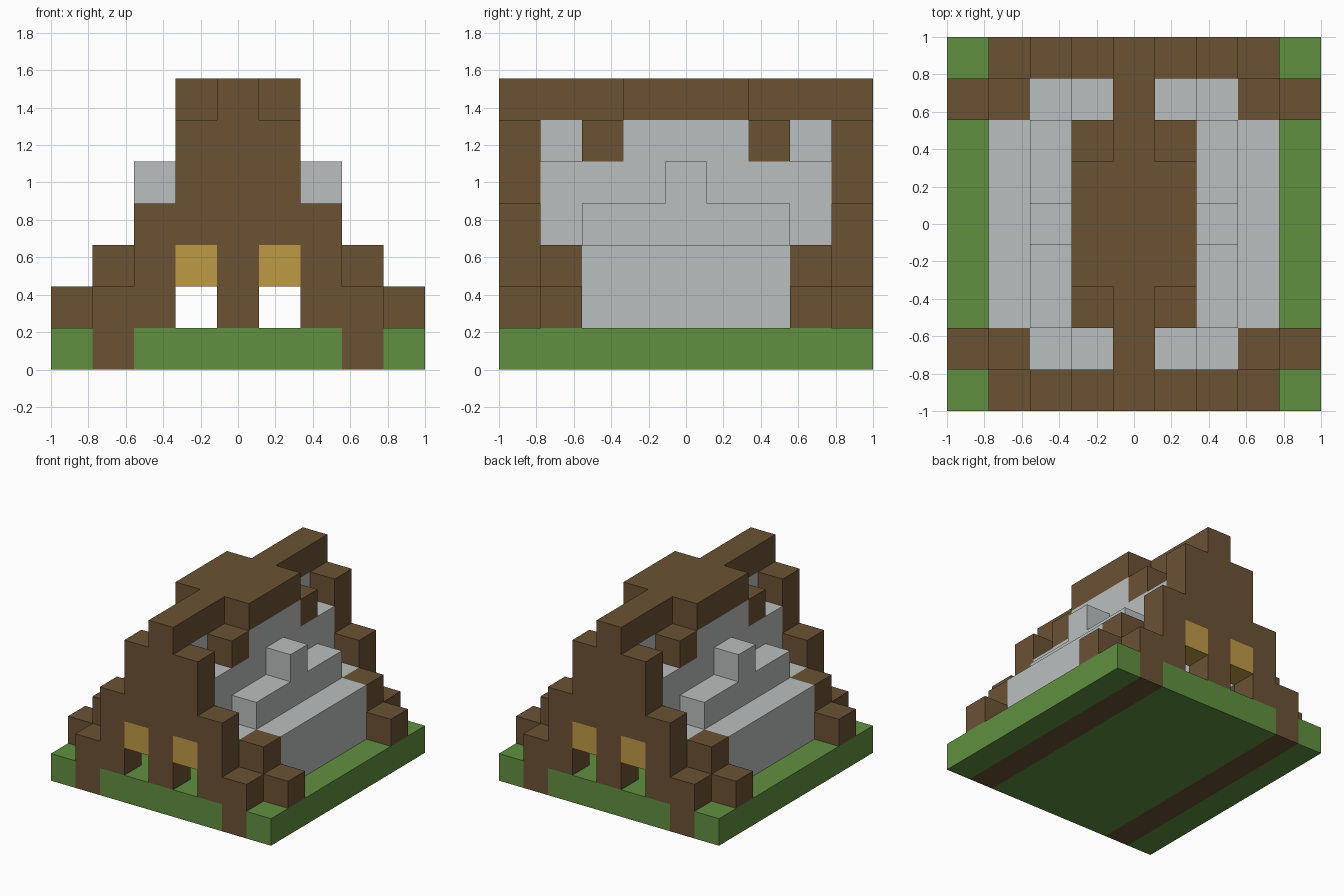
import bpy
import bmesh
from mathutils import Vector

N = 9              # blocks along each side of the plot
CELL = 2 / N       # block size
MID, LAST = N // 2, N - 1

if "Cube" in bpy.data.objects:
    bpy.data.objects.remove(bpy.data.objects["Cube"], do_unlink=True)


def make_material(name, rgb):
    """Flat material from 0-255 display colour."""
    linear = [((c / 255 + 0.055) / 1.055) ** 2.4 for c in rgb]
    mat = bpy.data.materials.new(name)
    mat.use_nodes = True
    mat.diffuse_color = (*linear, 1)
    bsdf = mat.node_tree.nodes["Principled BSDF"]
    bsdf.inputs["Base Color"].default_value = (*linear, 1)
    bsdf.inputs["Roughness"].default_value = 1
    return mat


wood = make_material("brown wood", (107, 82, 52))
grass = make_material("green grass", (97, 144, 64))
stone = make_material("pale grey stone", (187, 191, 191))
glow = make_material("golden window", (190, 155, 69))


def span(value):
    first, last = value if isinstance(value, tuple) else (value, value)
    return range(first, last + 1)


def build(name, mat, boxes):
    """Join block ranges (x, y, z), mirrored left-right and front-back, into one outer skin."""
    cells = set()
    for xs, ys, zs in boxes:
        for x in span(xs):
            for y in span(ys):
                for z in span(zs):
                    cells |= {(a, b, z) for a in (x, LAST - x) for b in (y, LAST - y)}

    bm = bmesh.new()
    corners = {}

    def corner(p):
        key = tuple(round(c) for c in p)
        if key not in corners:
            offset = Vector((N / 2, N / 2, 0))
            corners[key] = bm.verts.new((Vector(key) - offset) * CELL)
        return corners[key]

    for cell in sorted(cells):
        centre = Vector(cell) + Vector((0.5, 0.5, 0.5))
        for axis in range(3):
            for sign in (-1, 1):
                near = list(cell)
                near[axis] += sign
                if tuple(near) in cells:
                    continue
                n, u, v = Vector(), Vector(), Vector()
                n[axis] = sign / 2
                u[(axis + 1) % 3] = sign / 2
                v[(axis + 2) % 3] = 0.5
                bm.faces.new([corner(centre + n + d) for d in (-u - v, u - v, u + v, v - u)])

    mesh = bpy.data.meshes.new(name)
    bm.to_mesh(mesh)
    bm.free()
    mesh.materials.append(mat)
    obj = bpy.data.objects.new(name, mesh)
    bpy.context.collection.objects.link(obj)
    return obj


# Ground with two timber sills running front to back
build("lawn", grass, [(0, (0, MID), 0), ((2, MID), (0, MID), 0)])
build("floor_sills", wood, [(1, (0, MID), 0)])

# Stepped gables at both ends, with two doorways each
build("gable_walls", wood, [
    (1, 0, 1),
    (2, 0, (1, 3)),
    (3, 0, (3, 5)),
    (MID, 0, (1, 5)),
])
build("windows", glow, [(3, 0, 2)])

# Stepped corner buttresses just behind the gables
build("corner_buttresses", wood, [(0, 1, 1), (1, 1, (1, 2))])

# Side walls and the stepped roof above them
build("side_walls", stone, [(1, (2, MID), (1, 2))])
build("stepped_roof", stone, [
    (2, 1, 2),
    (2, (2, MID), 3),
    (3, 1, 3),
    (3, (1, MID), 4),
    (3, (3, MID), 5),
    (MID, (1, MID), 5),
])
build("roof_dormers", stone, [(2, MID, 4)])

# Ridge beam, its wide middle, and the blocks at its corners
build("ridge_beam", wood, [
    (MID, (0, MID), 6),
    (3, (3, MID), 6),
])
build("ridge_brackets", wood, [(3, 2, 5)])
